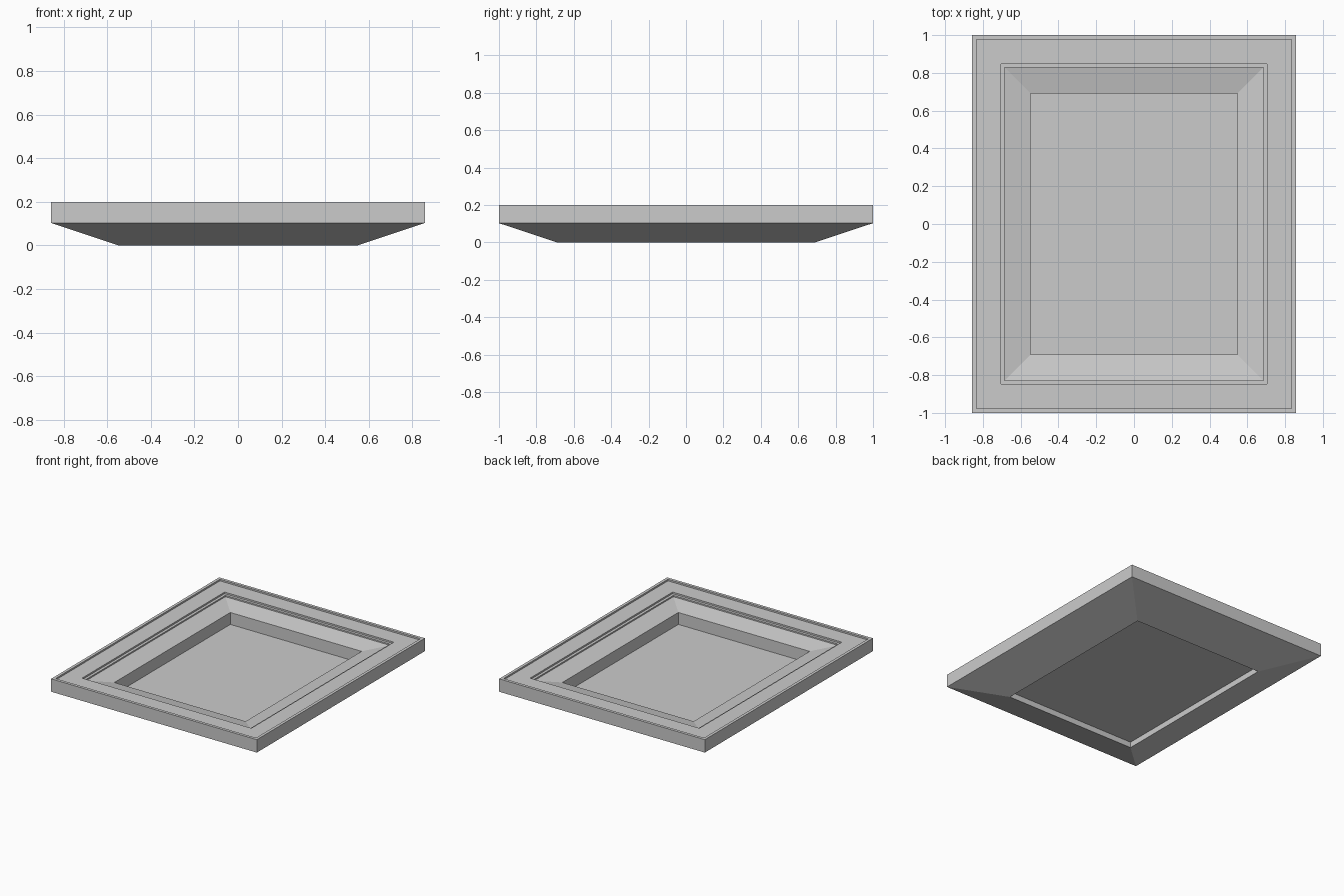
import bpy

cube = bpy.data.objects.get("Cube")
if cube:
    bpy.data.objects.remove(cube)

HALF_X, HALF_Y = 0.857, 1.0

grey = bpy.data.materials.new("plain_grey")
grey.use_nodes = True
colour = (0.6, 0.6, 0.6, 1)
grey.diffuse_color = colour
grey.node_tree.nodes["Principled BSDF"].inputs["Base Color"].default_value = colour


def ring(inset, z):
    """Four corners of the outline, moved inward by inset."""
    x, y = HALF_X - inset, HALF_Y - inset
    return [(-x, -y, z), (x, -y, z), (x, y, z), (-x, y, z)]


def add_object(name, verts, faces):
    mesh = bpy.data.meshes.new(name)
    mesh.from_pydata(verts, [], faces)
    mesh.materials.append(grey)
    obj = bpy.data.objects.new(name, mesh)
    bpy.context.collection.objects.link(obj)
    return obj


# Moulding section as (inset, height), from the outer bottom edge over the top
section = [
    (0, 0.103), (0, 0.2),             # outer side
    (0.022, 0.2), (0.022, 0.188),     # raised outer lip
    (0.152, 0.188), (0.152, 0.176),   # flat band and inner step
    (0.172, 0.176), (0.172, 0.166),   # narrow ledge
    (0.31, 0.137), (0.31, 0),         # sloping bevel, opening wall
]

# Frame: the section carried round the rectangle with mitred corners
verts = [p for inset, z in section for p in ring(inset, z)]
count = len(section)
faces = []
for i in range(count):
    a, b = 4 * i, 4 * ((i + 1) % count)
    for k in range(4):
        n = (k + 1) % 4
        faces.append((a + k, a + n, b + n, b + k))
add_object("frame", verts, faces)

# Thin panel set into the opening
verts = ring(0.31, 0.043) + ring(0.31, 0.047)
faces = [(3, 2, 1, 0), (4, 5, 6, 7)]
faces += [(k, (k + 1) % 4, (k + 1) % 4 + 4, k + 4) for k in range(4)]
add_object("picture_panel", verts, faces)
